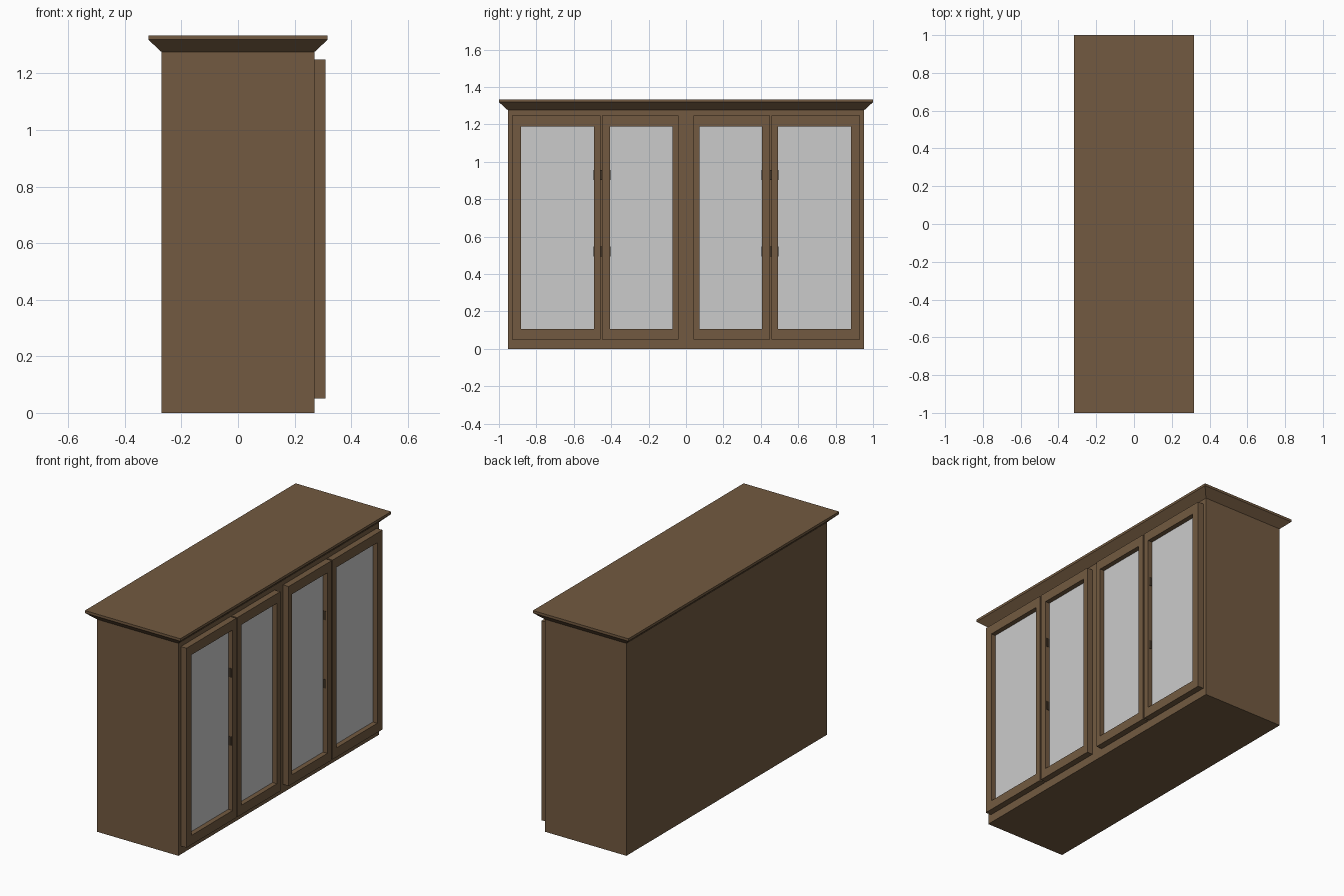
import bpy, bmesh

if "Cube" in bpy.data.objects:
    bpy.data.objects.remove(bpy.data.objects["Cube"])


def material(name, rgb):
    m = bpy.data.materials.new(name)
    m.diffuse_color = (*rgb, 1)
    m.use_nodes = True
    m.node_tree.nodes["Principled BSDF"].inputs["Base Color"].default_value = m.diffuse_color
    return m


wood = material("wood", (0.17, 0.102, 0.052))
dark = material("dark_wood", (0.05, 0.032, 0.018))


def finish(name, bm, mat=None):
    bmesh.ops.recalc_face_normals(bm, faces=bm.faces)
    me = bpy.data.meshes.new(name)
    bm.to_mesh(me)
    bm.free()
    ob = bpy.data.objects.new(name, me)
    bpy.context.collection.objects.link(ob)
    if mat:
        me.materials.append(mat)
    return ob


def box(name, x, y, z, mat=None):
    bm = bmesh.new()
    bmesh.ops.create_cube(bm, size=1)
    for v in bm.verts:
        v.co = [r[0] if c < 0 else r[1] for c, r in zip(v.co, (x, y, z))]
    return finish(name, bm, mat)


def stacked_rects(name, levels, mat):
    """Closed solid through centred rectangles (half x, half y, z)."""
    bm = bmesh.new()
    rings = [[bm.verts.new((sx * hx, sy * hy, z))
              for sx, sy in ((-1, -1), (1, -1), (1, 1), (-1, 1))]
             for hx, hy, z in levels]
    for a, b in zip(rings, rings[1:]):
        for i in range(4):
            j = (i + 1) % 4
            bm.faces.new((a[i], a[j], b[j], b[i]))
    bm.faces.new(rings[0])
    bm.faces.new(rings[-1])
    return finish(name, bm, mat)


def door_frame(name, outer, inner, x0, x1, mat):
    """Rectangular frame; outer and inner are (y0, y1, z0, z1)."""
    bm = bmesh.new()

    def ring(r, x):
        y0, y1, z0, z1 = r
        return [bm.verts.new((x, y, z)) for y, z in
                ((y0, z0), (y1, z0), (y1, z1), (y0, z1))]

    loops = [ring(outer, x0), ring(outer, x1), ring(inner, x1), ring(inner, x0)]
    for k in range(4):
        a, b = loops[k], loops[(k + 1) % 4]
        for i in range(4):
            j = (i + 1) % 4
            bm.faces.new((a[i], a[j], b[j], b[i]))
    return finish(name, bm, mat)


# Cabinet body and flared cornice
box("cabinet_body", (-0.271, 0.271), (-0.953, 0.953), (0, 1.276), wood)
stacked_rects("cornice", [(0.271, 0.953, 1.276), (0.317, 1.0, 1.319),
                          (0.317, 1.0, 1.334)], wood)

# Glazed doors on the +x face, two on each half
doors = {"inner": ((0.04, 0.448), (0.072, 0.407)),
         "outer": ((0.457, 0.93), (0.492, 0.881))}
for side, s in (("left", -1), ("right", 1)):
    for kind, (o, g) in doors.items():
        oy = sorted(s * v for v in o)
        gy = sorted(s * v for v in g)
        door_frame(f"{side}_{kind}_door_frame", (*oy, 0.05, 1.248),
                   (*gy, 0.106, 1.19), 0.271, 0.309, wood)
        box(f"{side}_{kind}_door_glass", (0.272, 0.28), gy, (0.106, 1.19))
    # Hinge blocks let into the stiles between each pair
    for n, z in (("lower", 0.52), ("upper", 0.93)):
        box(f"{side}_{n}_hinge", (0.282, 0.3),
            sorted((s * 0.405, s * 0.494)), (z - 0.027, z + 0.027), dark)
